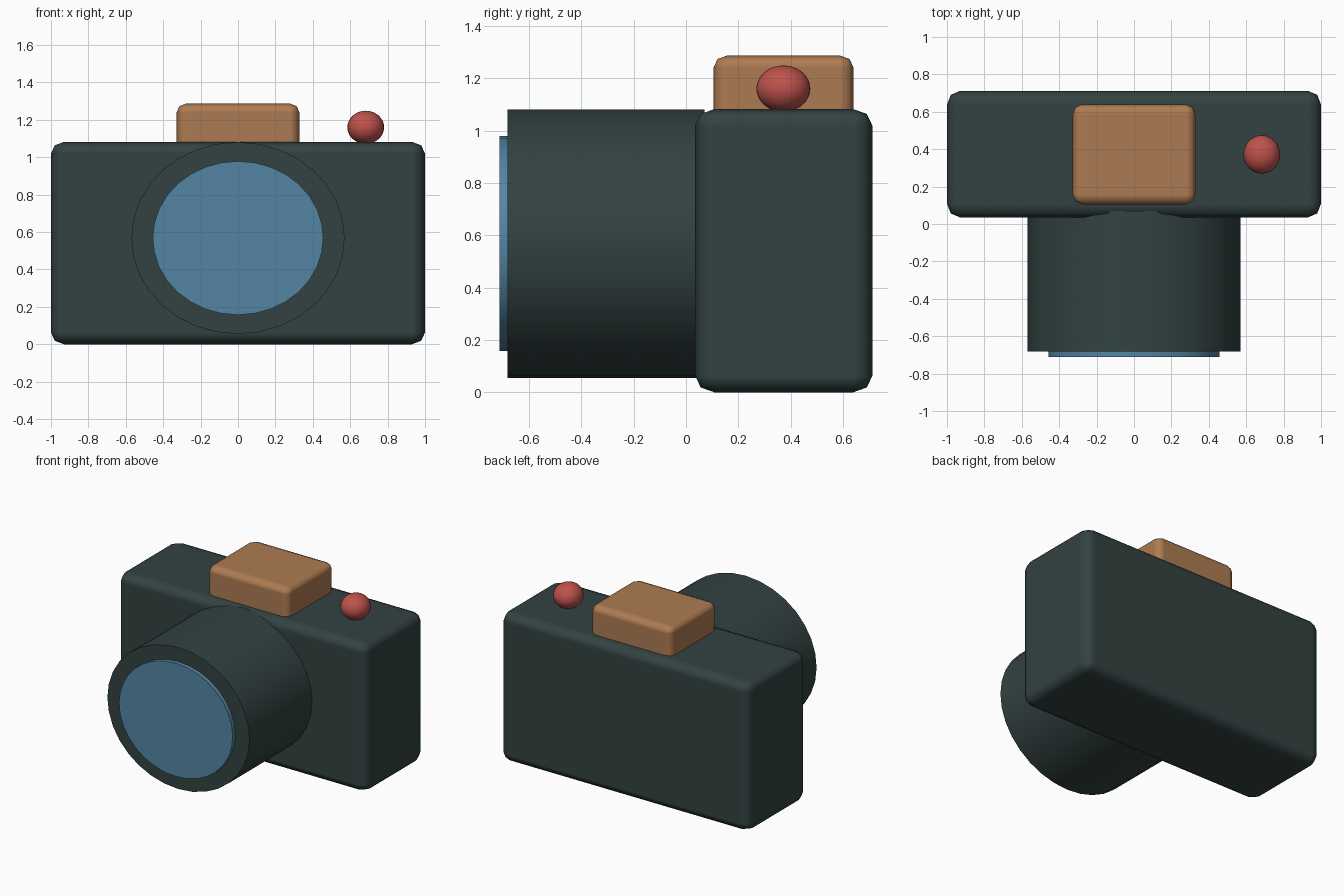
import bpy, bmesh, math
from mathutils import Matrix, Vector

if "Cube" in bpy.data.objects:
    bpy.data.objects.remove(bpy.data.objects["Cube"])

# Whole model is slightly stretched in x and y, bevels included
SX, SY = 1.11, 1.165


def srgb(r, g, b):
    lin = [((c / 255 + 0.055) / 1.055) ** 2.4 for c in (r, g, b)]
    return (*lin, 1.0)


def material(name, rgb):
    m = bpy.data.materials.new(name)
    m.diffuse_color = srgb(*rgb)
    m.use_nodes = True
    m.node_tree.nodes["Principled BSDF"].inputs["Base Color"].default_value = m.diffuse_color
    return m


dark = material("dark green grey", (50, 66, 65))
blue = material("lens blue", (83, 134, 164))
brown = material("tan brown", (174, 123, 82))
red = material("button red", (190, 82, 75))


def add(name, bm, mat, loc=(0, 0, 0), scale=(1, 1, 1)):
    me = bpy.data.meshes.new(name)
    bm.to_mesh(me)
    bm.free()
    me.materials.append(mat)
    for p in me.polygons:
        p.use_smooth = True
    ob = bpy.data.objects.new(name, me)
    ob.location, ob.scale = loc, scale
    bpy.context.collection.objects.link(ob)
    return ob


def rounded_box(name, lo, hi, width, mat):
    lo, hi = Vector(lo), Vector(hi)
    size = hi - lo
    bm = bmesh.new()
    bmesh.ops.create_cube(bm, size=1)
    bmesh.ops.scale(bm, vec=(size.x / SX, size.y / SY, size.z), verts=bm.verts)
    ob = add(name, bm, mat, (lo + hi) / 2, (SX, SY, 1))
    mod = ob.modifiers.new("rounding", 'BEVEL')
    mod.width, mod.segments, mod.harden_normals = width, 2, True
    return ob


def barrel(name, rx, rz, y0, y1, zc, mat):
    # Oval cylinder along y, with a vertex at the very top
    bm = bmesh.new()
    bmesh.ops.create_cone(bm, cap_ends=True, segments=32, radius1=1, radius2=1, depth=1,
                          matrix=Matrix.Rotation(math.pi / 2, 4, 'X'))
    bmesh.ops.scale(bm, vec=(rx, y1 - y0, rz), verts=bm.verts)
    ob = add(name, bm, mat, (0, (y0 + y1) / 2, zc))
    bpy.ops.object.select_all(action='DESELECT')
    ob.select_set(True)
    bpy.context.view_layer.objects.active = ob
    bpy.ops.object.shade_smooth_by_angle(angle=math.radians(30))
    return ob


# Camera body and viewfinder hump
rounded_box("body", (-1, 0.035, 0), (1, 0.712, 1.082), 0.063, dark)
rounded_box("viewfinder", (-0.328, 0.105, 0.98), (0.328, 0.64, 1.287), 0.046, brown)

# Lens barrel and glass
barrel("lens_barrel", 0.57, 0.513, -0.682, 0.07, 0.568, dark)
barrel("lens_glass", 0.456, 0.411, -0.712, -0.6, 0.568, blue)

# Shutter button
bm = bmesh.new()
bmesh.ops.create_uvsphere(bm, u_segments=24, v_segments=16, radius=0.0885)
add("shutter_button", bm, red, (0.683, 0.372, 1.16), (SX, SY, 1))
